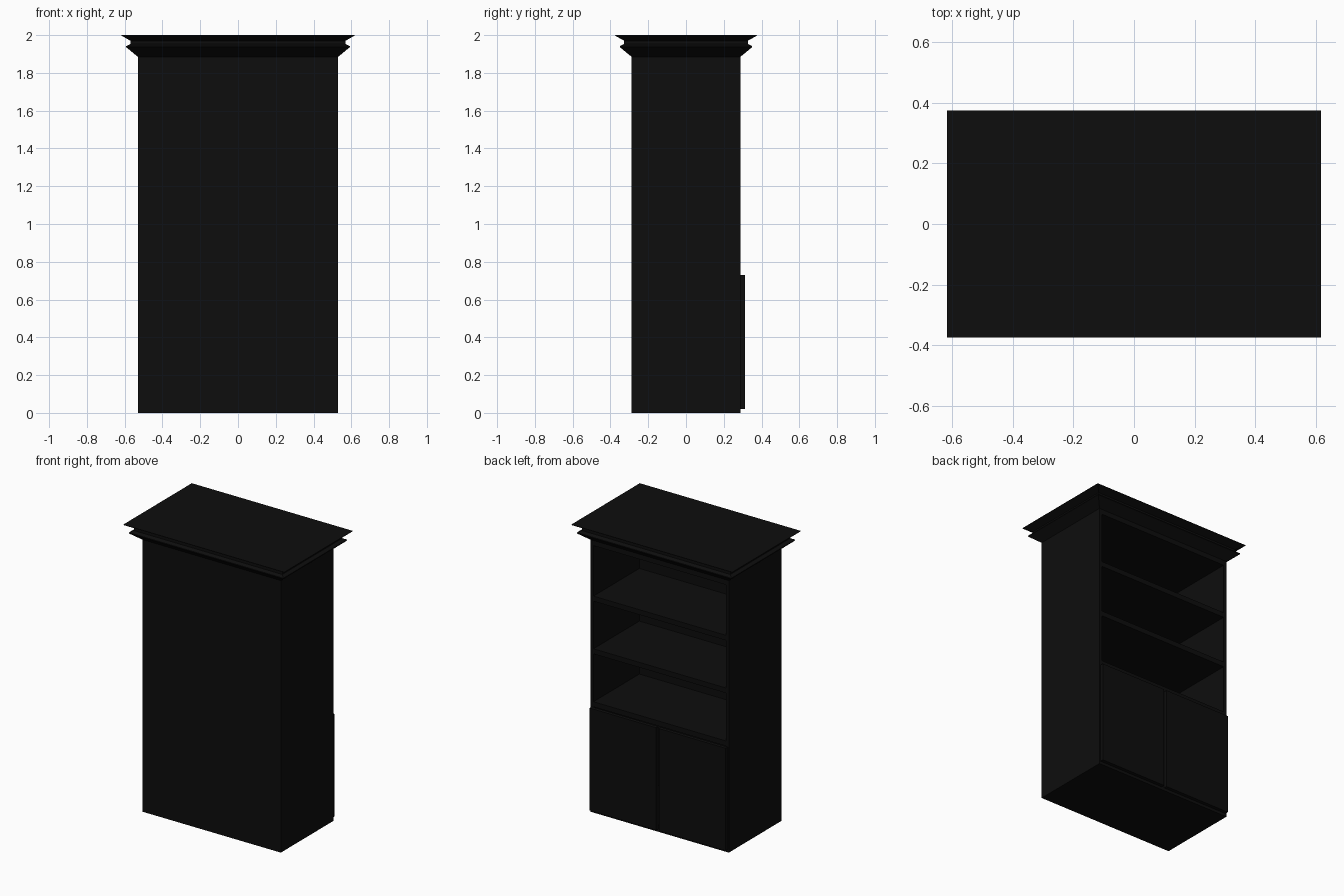
import bpy
import bmesh

if "Cube" in bpy.data.objects:
    bpy.data.objects.remove(bpy.data.objects["Cube"], do_unlink=True)

# Single near-black paint
paint = bpy.data.materials.new("black_paint")
paint.use_nodes = True
colour = (0.004, 0.004, 0.004, 1)
paint.diffuse_color = colour
paint.node_tree.nodes["Principled BSDF"].inputs["Base Color"].default_value = colour


def finish(name, bm):
    bmesh.ops.recalc_face_normals(bm, faces=bm.faces)
    mesh = bpy.data.meshes.new(name)
    bm.to_mesh(mesh)
    bm.free()
    mesh.materials.append(paint)
    obj = bpy.data.objects.new(name, mesh)
    bpy.context.collection.objects.link(obj)
    return obj


def box(name, x, y, z):
    """Box spanning the given (low, high) pairs."""
    bm = bmesh.new()
    bmesh.ops.create_cube(bm, size=1)
    for v in bm.verts:
        v.co = [span[0] if c < 0 else span[1] for c, span in zip(v.co, (x, y, z))]
    return finish(name, bm)


W, D, H = 0.53, 0.288, 1.885     # half width, half depth, carcass height
WALL, SLAB = 0.022, 0.035        # side and shelf thickness
BACK = -0.215                    # inner face of the back
inner = (-W + WALL, W - WALL)

# Carcass
box("back_panel", inner, (-D, BACK), (0, H))
for side, s in (("left", 1), ("right", -1)):
    box(side + "_side", sorted((s * W, s * (W - WALL))), (-D, D), (0, H))
    box(side + "_door", sorted((s * 0.01, s * 0.522)), (D, 0.312), (0.02, 0.73))

# Bottom, cabinet top, shelves and ceiling
for name, top in (("bottom", SLAB), ("cabinet_top", 0.768),
                  ("lower_shelf", 1.135), ("upper_shelf", 1.50), ("ceiling", H)):
    box(name, inner, (BACK, D), (top - SLAB, top))

# Crown moulding: stepped profile (overhang, height) swept around the carcass
profile = [(0, H), (0.062, 1.936), (0.062, 1.942), (0.039, 1.953),
           (0.039, 1.97), (0.087, 1.997), (0.087, 2.0)]
bm = bmesh.new()
rings = []
for out, z in profile:
    x, y = W + out, D + out
    rings.append([bm.verts.new(p) for p in
                  ((-x, -y, z), (x, -y, z), (x, y, z), (-x, y, z))])
for low, high in zip(rings, rings[1:]):
    for i in range(4):
        j = (i + 1) % 4
        bm.faces.new((low[i], low[j], high[j], high[i]))
bm.faces.new(rings[0])
bm.faces.new(rings[-1])
finish("crown_moulding", bm)
